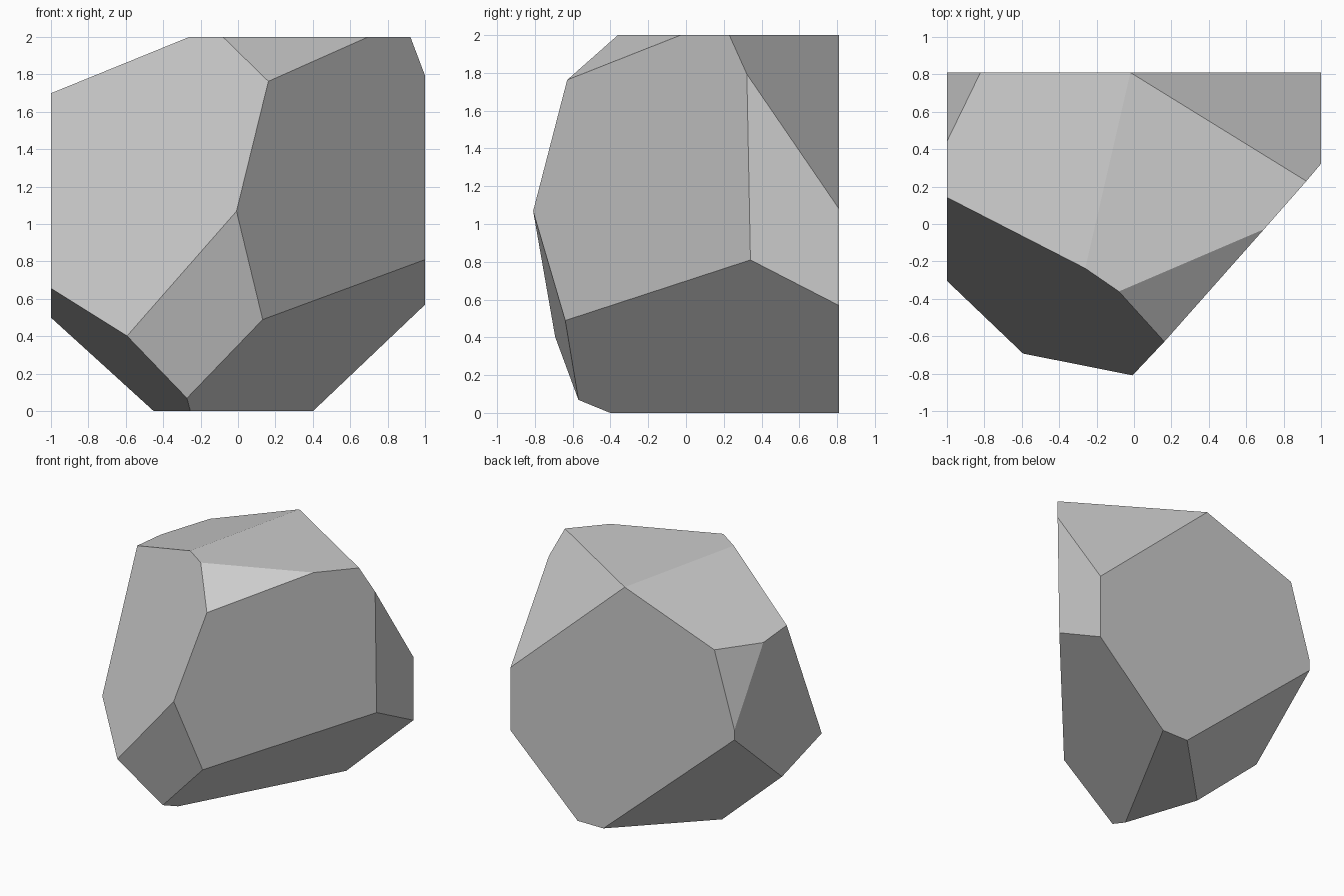
import bpy
import bmesh
from mathutils import Matrix, Vector

# Remove the default object
default = bpy.data.objects.get("Cube")
if default:
    bpy.data.objects.remove(default, do_unlink=True)


def flat_material(name, colour):
    material = bpy.data.materials.new(name)
    material.use_nodes = True
    material.diffuse_color = colour
    shader = next(n for n in material.node_tree.nodes if n.type == "BSDF_PRINCIPLED")
    shader.inputs["Base Color"].default_value = colour
    shader.inputs["Roughness"].default_value = 0.9
    return material


def chisel(bm, normal, distance):
    """Slice off everything beyond the plane and close the cut with one flat facet."""
    normal = Vector(normal)
    result = bmesh.ops.bisect_plane(
        bm,
        geom=bm.verts[:] + bm.edges[:] + bm.faces[:],
        plane_co=normal * distance / normal.length_squared,
        plane_no=normal,
        clear_outer=True,
    )
    rim = [e for e in result["geom_cut"] if isinstance(e, bmesh.types.BMEdge)]
    bmesh.ops.edgeloop_fill(bm, edges=rim)


# Rough block that the stone is cut from
bm = bmesh.new()
block = Matrix.Translation((0, 0, 1)) @ Matrix.Diagonal((2, 1.62, 2, 1))
bmesh.ops.create_cube(bm, size=1, matrix=block)

# Facets: outward direction and plane distance
facets = {
    "sloping top": ((-0.364, 0.084, 1), 2.075),
    "broad front right": ((-0.687, -1, 0.428), 1.272),
    "broad front left": ((1, -0.88, -0.017), 0.686),
    "top front chip": ((0.33, -0.77, 1.21), 2.671),
    "top back left": ((0.58, 0.94, 0.643), 2.036),
    "lower left": ((1.21, -0.655, -1.274), -0.045),
    "lower front": ((0.106, -1, -0.268), 0.522),
    "lower right": ((-0.58, -0.195, -0.63), 0.226),
    "lower back right": ((-0.315, 0.3125, -0.359), 0.199),
    "top back right chip": ((-1.244, 0.57, 0.37), 2.115),
}
for direction, distance in facets.values():
    chisel(bm, direction, distance)
bmesh.ops.recalc_face_normals(bm, faces=bm.faces[:])

# Finished stone, flat shaded
mesh = bpy.data.meshes.new("faceted_stone")
bm.to_mesh(mesh)
bm.free()
mesh.materials.append(flat_material("stone grey", (0.6, 0.6, 0.6, 1)))
stone = bpy.data.objects.new("faceted_stone", mesh)
bpy.context.collection.objects.link(stone)
